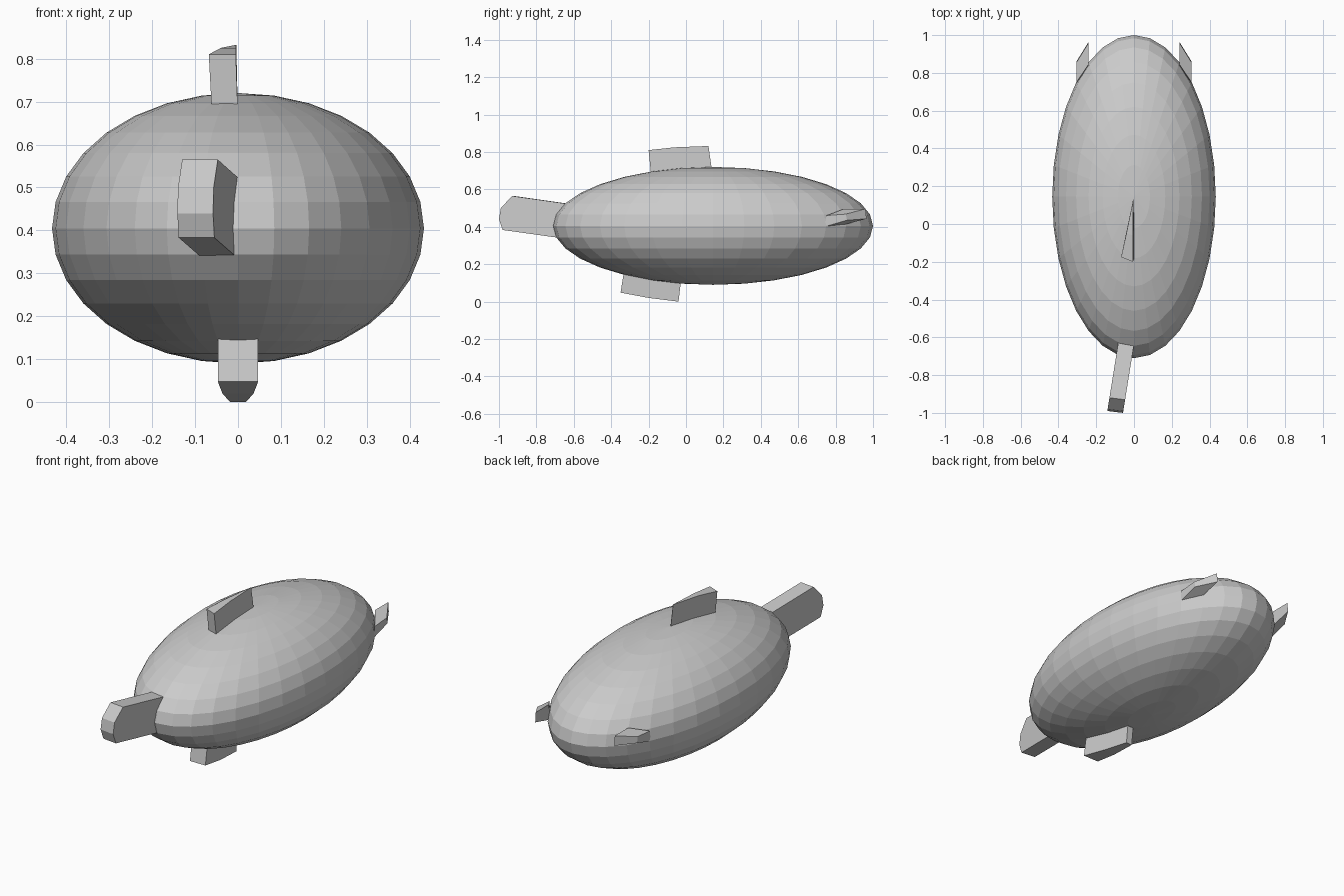
import bpy, bmesh

if "Cube" in bpy.data.objects:
    bpy.data.objects.remove(bpy.data.objects["Cube"])


def make_object(name, bm):
    bmesh.ops.recalc_face_normals(bm, faces=bm.faces[:])
    mesh = bpy.data.meshes.new(name)
    bm.to_mesh(mesh)
    bm.free()
    obj = bpy.data.objects.new(name, mesh)
    bpy.context.collection.objects.link(obj)
    return obj


def loft(name, left, right):
    """Solid between two matching side outlines."""
    bm = bmesh.new()
    a = [bm.verts.new(p) for p in left]
    b = [bm.verts.new(p) for p in right]
    bm.faces.new(a)
    bm.faces.new(b[::-1])
    n = len(a)
    for i in range(n):
        j = (i + 1) % n
        bm.faces.new((a[i], b[i], b[j], a[j]))
    bmesh.ops.remove_doubles(bm, verts=bm.verts[:], dist=0.0005)
    return make_object(name, bm)


# Faceted egg-like body
bm = bmesh.new()
bmesh.ops.create_uvsphere(bm, u_segments=32, v_segments=16, radius=1)
bmesh.ops.scale(bm, vec=(0.433, 0.855, 0.315), verts=bm.verts[:])
bmesh.ops.translate(bm, vec=(0, 0.145, 0.405), verts=bm.verts[:])
make_object("body", bm)

# Protruding front block, blunt end, sheared sideways
profile = [(-0.60, 0.518), (-0.93, 0.565), (-0.99, 0.50),
           (-1.0, 0.44), (-0.98, 0.383), (-0.60, 0.33)]
shear = lambda y: -0.055 + (y + 0.98) * 0.16
loft("front_block",
     [(shear(y) - 0.083, y + 0.01, z) for y, z in profile],
     [(shear(y), y, z) for y, z in profile])

# Top wedge fin, narrowing to the rear
loft("top_fin",
     [(-0.06, -0.165, 0.66), (-0.068, -0.175, 0.81), (-0.04, -0.05, 0.825),
      (-0.006, 0.12, 0.832), (-0.001, 0.145, 0.66)],
     [(0, -0.185, 0.66), (-0.005, -0.20, 0.81), (-0.005, -0.06, 0.825),
      (-0.004, 0.12, 0.832), (0, 0.145, 0.66)])

# Lower wedge fin, symmetric
keel = [(0.047, -0.33, 0.17), (0.047, -0.35, 0.048), (0.036, -0.20, 0.02),
        (0.018, -0.04, 0.0), (0.018, -0.02, 0.17)]
loft("bottom_fin", [(-x, y, z) for x, y, z in keel], keel)

# Small swept fins at the rear sides
outer = [(0.305, 0.74, 0.40), (0.305, 0.75, 0.46),
         (0.305, 0.855, 0.468), (0.305, 0.86, 0.435)]
inner = [(0.24, 0.84, 0.41), (0.24, 0.845, 0.496),
         (0.24, 0.96, 0.496), (0.24, 0.965, 0.443)]
for side, s in (("left", -1), ("right", 1)):
    loft(side + "_rear_fin", [(s * x, y, z) for x, y, z in outer],
         [(s * x, y, z) for x, y, z in inner])
